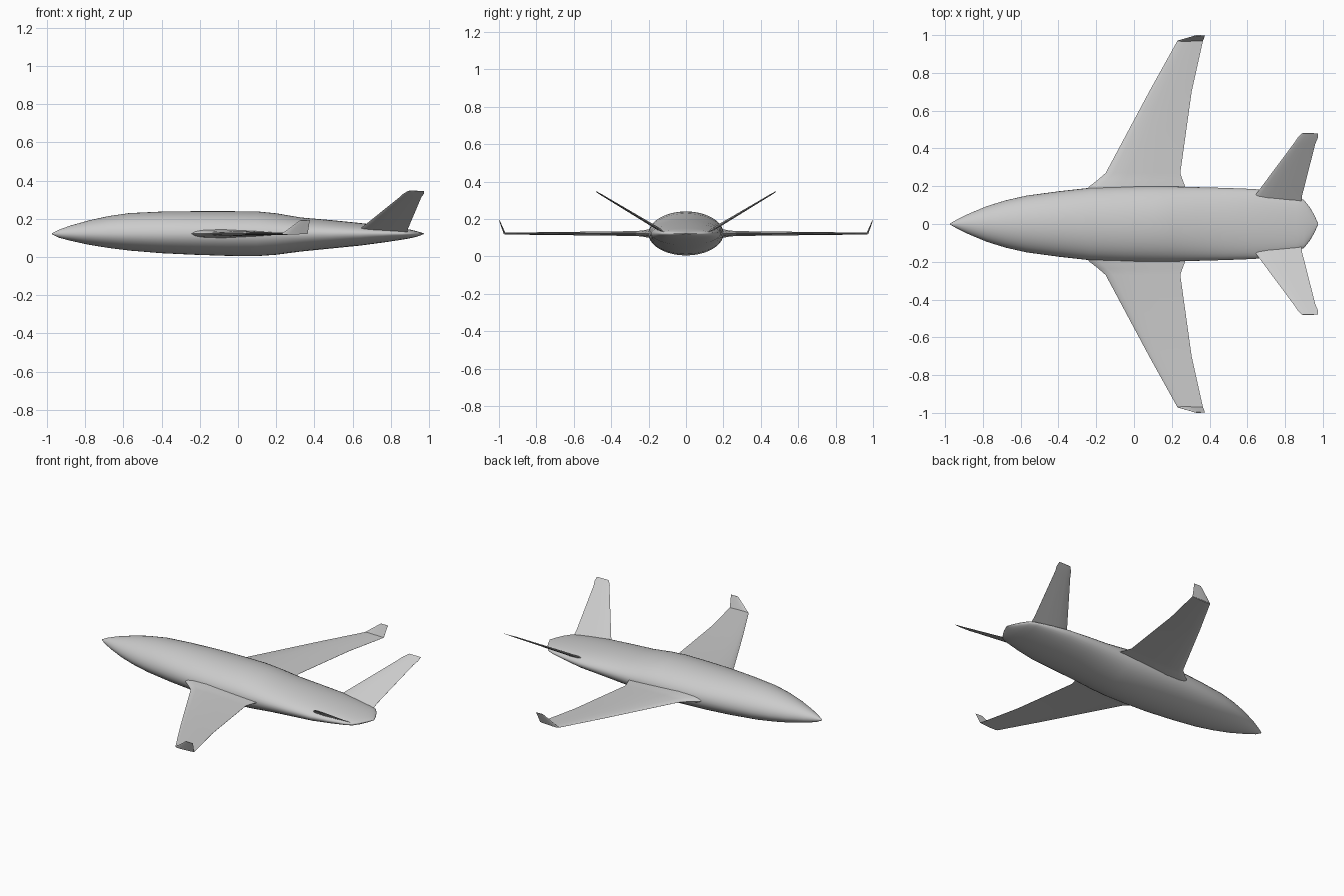
import bpy, bmesh, math
from mathutils import Vector

cube = bpy.data.objects.get("Cube")
if cube:
    bpy.data.objects.remove(cube)

grey = bpy.data.materials.new("light_grey_paint")
grey.use_nodes = True
grey.diffuse_color = (0.6, 0.6, 0.6, 1)
grey.node_tree.nodes["Principled BSDF"].inputs["Base Color"].default_value = (0.6, 0.6, 0.6, 1)


def loft(name, rings, angle, mirror=False):
    """Skin closed rings, cap both ends, optionally mirror across y."""
    bm = bmesh.new()
    loops = [[bm.verts.new(p) for p in ring] for ring in rings]
    n = len(loops[0])
    for a, b in zip(loops, loops[1:]):
        for i in range(n):
            j = (i + 1) % n
            bm.faces.new((a[i], a[j], b[j], b[i]))
    bm.faces.new(loops[0])
    bm.faces.new(loops[-1])
    bmesh.ops.recalc_face_normals(bm, faces=bm.faces[:])
    mesh = bpy.data.meshes.new(name)
    bm.to_mesh(mesh)
    bm.free()
    mesh.materials.append(grey)
    obj = bpy.data.objects.new(name, mesh)
    bpy.context.collection.objects.link(obj)
    bpy.ops.object.select_all(action="DESELECT")
    bpy.context.view_layer.objects.active = obj
    obj.select_set(True)
    bpy.ops.object.shade_smooth_by_angle(angle=math.radians(angle))
    if mirror:
        mod = obj.modifiers.new("Mirror", "MIRROR")
        mod.use_axis = (False, True, False)
    return obj


MID = 0.122


def hull_ring(x, width, up, down, sides=40):
    """Oval with separate heights above and below the waterline."""
    ring = []
    for i in range(sides):
        a = math.tau * i / sides
        s = math.sin(a)
        ring.append((x, width * math.cos(a), MID + s * (up if s > 0 else down)))
    return ring


FOIL = [(0, 0), (0.03, 0.45), (0.1, 0.8), (0.3, 1), (0.65, 0.6), (1, 0.06)]


def foil_ring(front, back, y, z, half, normal):
    """Symmetric aerofoil section, thickened along the given normal."""
    normal = Vector(normal).normalized()
    pts = [(u, t) for u, t in FOIL] + [(u, -t) for u, t in reversed(FOIL[1:])]
    return [Vector((front + u * (back - front), y, z)) + normal * t * half for u, t in pts]


# Fuselage: station, half width, height above and below the waterline
stations = [
    (-0.975, 0.002, 0.002, 0.002), (-0.94, 0.022, 0.02, 0.02),
    (-0.88, 0.052, 0.042, 0.036), (-0.78, 0.094, 0.07, 0.058),
    (-0.68, 0.125, 0.092, 0.074), (-0.57, 0.15, 0.108, 0.088),
    (-0.4, 0.173, 0.116, 0.102), (-0.23, 0.192, 0.118, 0.11),
    (-0.05, 0.199, 0.118, 0.116), (0.1, 0.201, 0.117, 0.117),
    (0.2, 0.199, 0.107, 0.11), (0.33, 0.195, 0.085, 0.093),
    (0.48, 0.191, 0.072, 0.078), (0.64, 0.185, 0.056, 0.062),
    (0.76, 0.165, 0.042, 0.046), (0.86, 0.143, 0.028, 0.031),
    (0.9, 0.127, 0.022, 0.024), (0.93, 0.09, 0.015, 0.017),
    (0.955, 0.047, 0.008, 0.009), (0.975, 0.002, 0.001, 0.001),
]
loft("fuselage", [hull_ring(*s) for s in stations], 50)

# Main wings with a flared root
UP = (0, 0, 1)
wing = [
    (-0.27, 0.285, 0.16, MID, 0.024), (-0.235, 0.27, 0.2, MID, 0.022),
    (-0.19, 0.257, 0.235, MID, 0.016), (-0.15, 0.245, 0.27, MID, 0.013),
    (0.08, 0.305, 0.7, MID, 0.008), (0.23, 0.365, 0.97, MID, 0.005),
]
loft("main_wings", [foil_ring(*s, UP) for s in wing], 35, True)

# Upturned wing tips
tip = [(0.23, 0.365, 0.97, MID, 0.005), (0.325, 0.376, 0.998, 0.193, 0.002)]
loft("winglets", [foil_ring(*s, (0, 0.93, -0.37)) for s in tip], 35, True)

# V tail fins with a rounded front corner
fin = [
    (0.6, 0.885, 0.1, 0.118, 0.009), (0.64, 0.89, 0.15, 0.148, 0.008),
    (0.845, 0.96, 0.425, 0.313, 0.004), (0.865, 0.973, 0.455, 0.331, 0.004),
    (0.89, 0.974, 0.48, 0.346, 0.002),
]
loft("tail_fins", [foil_ring(*s, (0, -0.515, 0.857)) for s in fin], 35, True)
